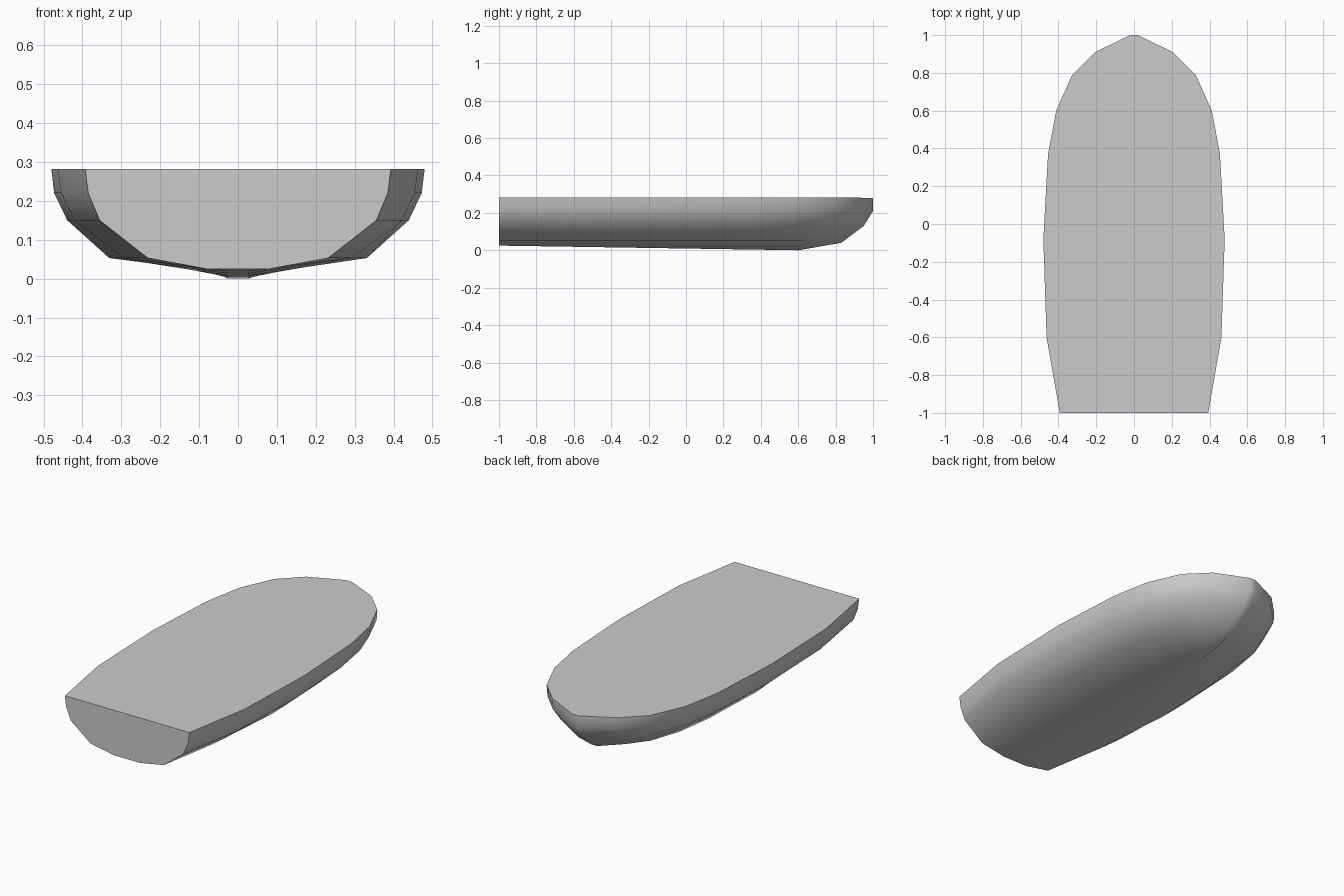
import bpy, bmesh

if "Cube" in bpy.data.objects:
    bpy.data.objects.remove(bpy.data.objects["Cube"])

# Half widths of the deck edge along the hull, as (y, x)
OUTLINE = [(-1, .393), (-.6, .463), (-.08, .48), (.37, .455),
           (.6, .412), (.79, .327), (.91, .206), (1, .018)]

# Hull levels from deck to bilge:
# height, bow height, bow y, width ratio at stern, width ratio amidships
LEVELS = [(.282, .278, 1.0, 1.0, 1.0),
          (.22, .21, 1.0, .98, .985),
          (.15, .13, .95, .905, .915),
          (.053, .04, .83, .59, .69)]


def level_points(z, z_bow, y_bow, stern, mid):
    pts = []
    for i, (y, x) in enumerate(OUTLINE):
        f = (y + 1) / 2
        ratio = stern + (mid - stern) * min(1, f / .46)
        last = i == len(OUTLINE) - 1
        pts.append((.02 if last else x * ratio,
                    -1 + f * (y_bow + 1), z_bow if last else z))
    return pts


rows = [level_points(*lv) for lv in LEVELS]

# Keel strip, falling gently from the stern to the forefoot
keel = []
for y, _ in OUTLINE:
    f = (y + 1) / 2
    keel.append((.028 + .052 * max(0, 1 - f / .2), -1 + 1.6 * f, .025 * (1 - f)))
rows.append(keel)

# Each station is a U shaped section; the right half is mirrored to the left
bm = bmesh.new()
stations = []
for i in range(len(OUTLINE)):
    half = [r[i] for r in rows]
    pts = half + [(-x, y, z) for x, y, z in reversed(half)]
    stations.append([bm.verts.new(p) for p in pts])

# Hull skin
for a, b in zip(stations, stations[1:]):
    for j in range(len(a) - 1):
        bm.faces.new((a[j], a[j + 1], b[j + 1], b[j]))

# Transom, stem and deck
bm.faces.new(stations[0])
bow = stations[-1]
n = len(bow)
for j in range(n // 2 - 1):
    bm.faces.new((bow[j], bow[j + 1], bow[n - 2 - j], bow[n - 1 - j]))
bm.faces.new([s[0] for s in stations] + [s[-1] for s in reversed(stations)])
bmesh.ops.recalc_face_normals(bm, faces=bm.faces)

mesh = bpy.data.meshes.new("boat_hull")
bm.to_mesh(mesh)
bm.free()
hull = bpy.data.objects.new("boat_hull", mesh)
bpy.context.collection.objects.link(hull)
bpy.context.view_layer.objects.active = hull
hull.select_set(True)
bpy.ops.object.shade_smooth_by_angle(angle=.6)
